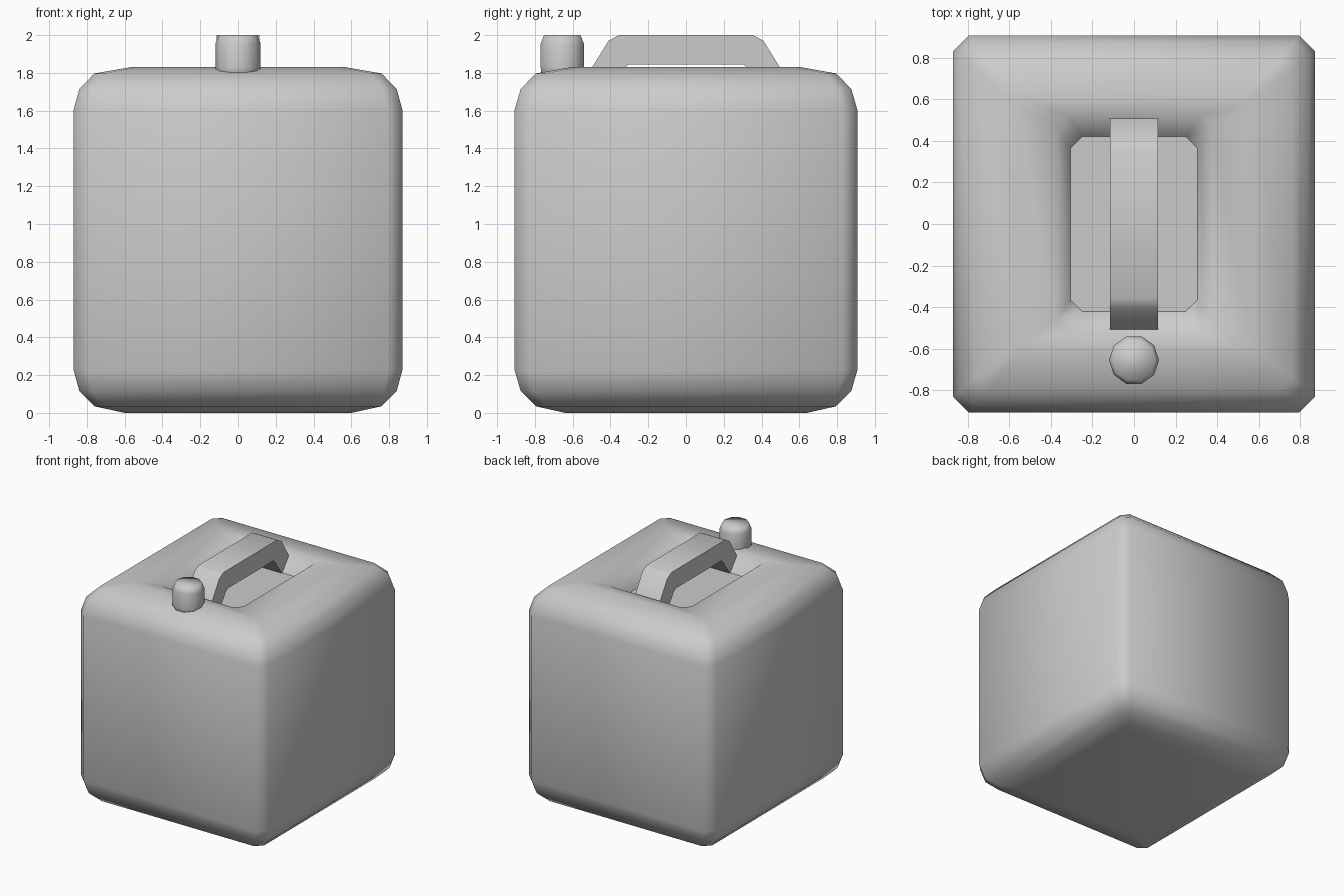
import bpy, bmesh, math

if "Cube" in bpy.data.objects:
    bpy.data.objects.remove(bpy.data.objects["Cube"])


def finish(name, bm):
    bmesh.ops.recalc_face_normals(bm, faces=bm.faces)
    mesh = bpy.data.meshes.new(name)
    bm.to_mesh(mesh)
    bm.free()
    obj = bpy.data.objects.new(name, mesh)
    bpy.context.collection.objects.link(obj)
    return obj


def loft(rings):
    """Skin a stack of equal-length rings and cap both ends."""
    bm = bmesh.new()
    loops = [[bm.verts.new(p) for p in ring] for ring in rings]
    n = len(loops[0])
    for a, b in zip(loops, loops[1:]):
        for i in range(n):
            j = (i + 1) % n
            bm.faces.new((a[i], a[j], b[j], b[i]))
    bottom = bm.faces.new(loops[0][::-1])
    top = bm.faces.new(loops[-1])
    for f in bm.faces:
        f.smooth = True
    return bm, bottom, top


def chamfered_rect(hx, hy, c, z):
    quarter = [(hx, hy - c), (hx - c, hy)]
    pts = quarter + [(-x, y) for x, y in quarter[::-1]]
    pts += [(-x, -y) for x, y in pts]
    return [(x, y, z) for x, y in pts]


# Tank: rounded box whose top folds down into the handle recess
tank_rings = [
    (0.60, 0.64, 0.03, 0.00), (0.76, 0.795, 0.055, 0.035),
    (0.84, 0.875, 0.07, 0.115), (0.87, 0.907, 0.075, 0.225),
    (0.87, 0.907, 0.075, 1.605), (0.84, 0.875, 0.07, 1.715),
    (0.76, 0.795, 0.055, 1.797), (0.57, 0.61, 0.03, 1.83),
    (0.375, 0.52, 0.057, 1.825), (0.305, 0.42, 0.055, 1.70),
]
bm, bottom, floor = loft([chamfered_rect(*r) for r in tank_rings])
floor.smooth = False
for e in floor.edges:
    e.smooth = False
finish("tank", bm)

# Handle: arched profile in the y-z plane, extruded across x
half = [(0.355, 2.00), (0.41, 1.97), (0.50, 1.825), (0.515, 1.80),
        (0.50, 1.69), (0.42, 1.69), (0.325, 1.825), (0.305, 1.845)]
profile = half + [(-y, z) for y, z in half[::-1]]
bm, side_a, side_b = loft([[(x, y, z) for y, z in profile] for x in (-0.115, 0.115)])
handle = finish("handle", bm)

# Spout cap: ten-sided with a rounded-off top
cap_profile = [(0.118, 1.77), (0.12, 1.83), (0.12, 1.955), (0.102, 2.0)]
bm, _, _ = loft([[(r * math.cos(i * math.tau / 10),
                   -0.655 + r * math.sin(i * math.tau / 10), z)
                  for i in range(10)] for r, z in cap_profile])
finish("spout_cap", bm)

bpy.ops.object.select_all(action='DESELECT')
handle.select_set(True)
bpy.context.view_layer.objects.active = handle
bpy.ops.object.shade_smooth_by_angle(angle=math.radians(35))
